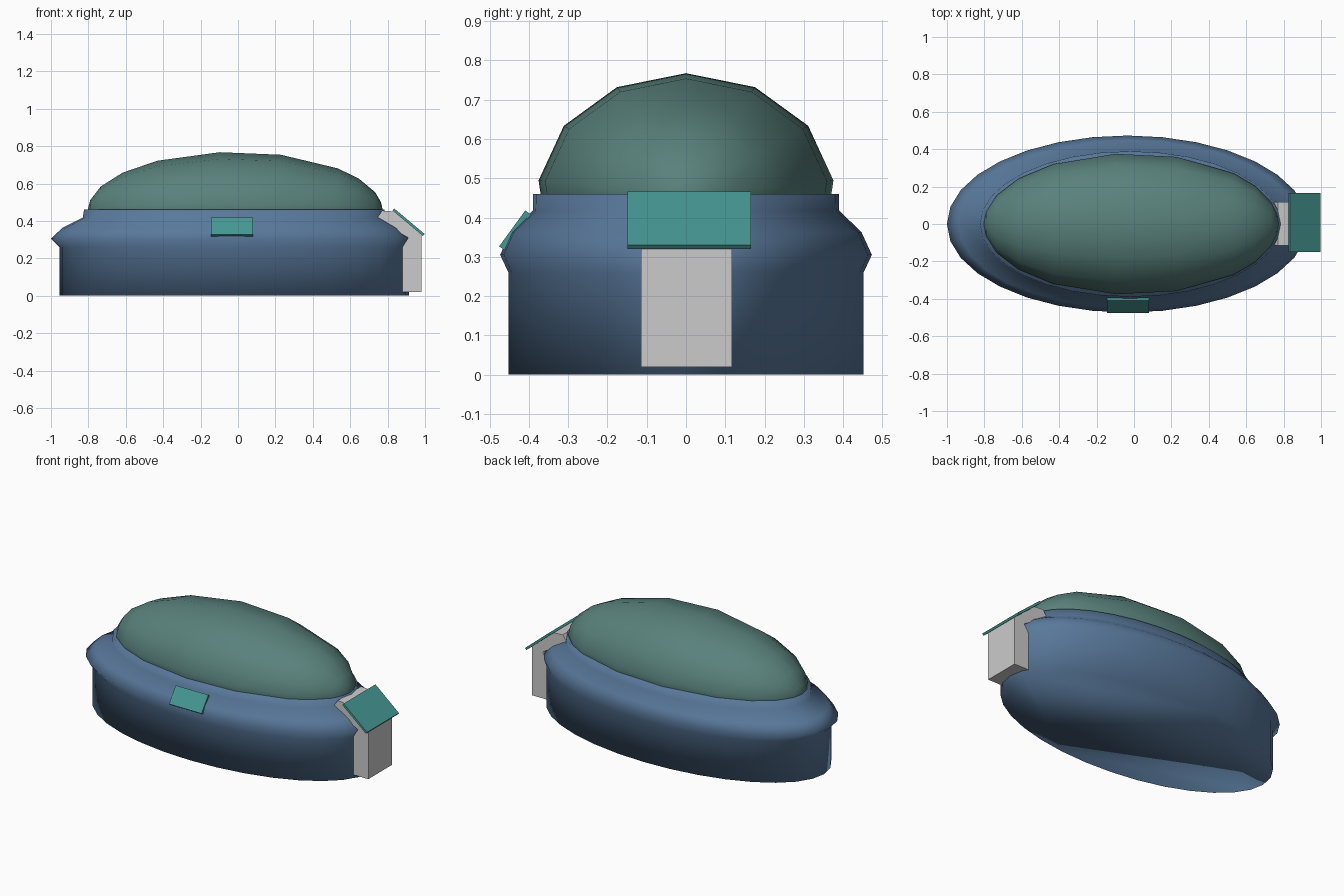
import bpy, bmesh
from math import sin, cos, pi, radians
from mathutils import Matrix

if "Cube" in bpy.data.objects:
    bpy.data.objects.remove(bpy.data.objects["Cube"])


def finish(name, bm, color=None, smooth=True):
    bmesh.ops.recalc_face_normals(bm, faces=bm.faces)
    me = bpy.data.meshes.new(name)
    bm.to_mesh(me)
    bm.free()
    ob = bpy.data.objects.new(name, me)
    bpy.context.collection.objects.link(ob)
    for p in me.polygons:
        p.use_smooth = smooth
    if color:
        mat = bpy.data.materials.get(color[0]) or bpy.data.materials.new(color[0])
        mat.diffuse_color = (*color[1], 1)
        mat.use_nodes = True
        mat.node_tree.nodes["Principled BSDF"].inputs["Base Color"].default_value = mat.diffuse_color
        me.materials.append(mat)
    return ob


def loft(bm, rings):
    # bridge closed vertex rings of equal length and cap both ends
    loops = [[bm.verts.new(p) for p in r] for r in rings]
    n = len(loops[0])
    for a, b in zip(loops, loops[1:]):
        for i in range(n):
            j = (i + 1) % n
            bm.faces.new((a[i], a[j], b[j], b[i]))
    bm.faces.new(loops[0])
    bm.faces.new(loops[-1])


BLUE = ("body_blue", (0.10, 0.19, 0.33))
GREEN = ("dome_green", (0.10, 0.22, 0.20))
TEAL = ("panel_teal", (0.06, 0.31, 0.29))

# Oval body: centre x, half length, half width, height
profile = [(-0.02, 0.935, 0.452, 0.0), (-0.02, 0.935, 0.452, 0.26),
           (-0.035, 0.965, 0.473, 0.305), (-0.03, 0.91, 0.447, 0.362),
           (-0.02, 0.81, 0.39, 0.418), (-0.02, 0.803, 0.389, 0.46)]
bm = bmesh.new()
loft(bm, [[(cx + a * cos(2 * pi * i / 32), b * sin(2 * pi * i / 32), z)
           for i in range(32)] for cx, a, b, z in profile])
finish("oval_body", bm, BLUE)

# Faceted dome: rings around the long axis, trimmed at the rim
bm = bmesh.new()
rings = []
for deg in (-88, -80, -66, -50, -32, -6, 18, 44, 57, 72, 82, 88):
    t = radians(deg)
    rings.append([(-0.015 + 0.787 * sin(t), 0.38 * cos(t) * sin(2 * pi * k / 13),
                   0.457 + 0.312 * cos(t) * cos(2 * pi * k / 13)) for k in range(13)])
loft(bm, rings)
cut = bmesh.ops.bisect_plane(bm, geom=bm.verts[:] + bm.edges[:] + bm.faces[:],
                             plane_co=(0, 0, 0.455), plane_no=(0, 0, 1), clear_inner=True)
finish("dome", bm, GREEN)

# Grey bracket that hugs the end of the body
outline = [(0.88, 0.02), (0.982, 0.02), (0.982, 0.335), (0.84, 0.45),
           (0.77, 0.455), (0.74, 0.41), (0.91, 0.31), (0.88, 0.26)]
bm = bmesh.new()
loft(bm, [[(x, y, z) for x, z in outline] for y in (-0.115, 0.117)])
bracket = finish("end_bracket", bm)
bpy.context.view_layer.objects.active = bracket
bracket.select_set(True)
bpy.ops.object.shade_smooth_by_angle(angle=radians(45))


# Tilted thin panels
def panel(name, loc, size, axis, deg):
    bm = bmesh.new()
    m = (Matrix.Translation(loc) @ Matrix.Rotation(radians(deg), 4, axis)
         @ Matrix.Diagonal((*size, 1)))
    bmesh.ops.create_cube(bm, size=1, matrix=m)
    finish(name, bm, TEAL, smooth=False)


panel("end_panel", (0.912, 0.008, 0.393), (0.212, 0.315, 0.014), 'Y', 40)
panel("front_panel", (-0.032, -0.435, 0.367), (0.225, 0.113, 0.018), 'X', 54)
